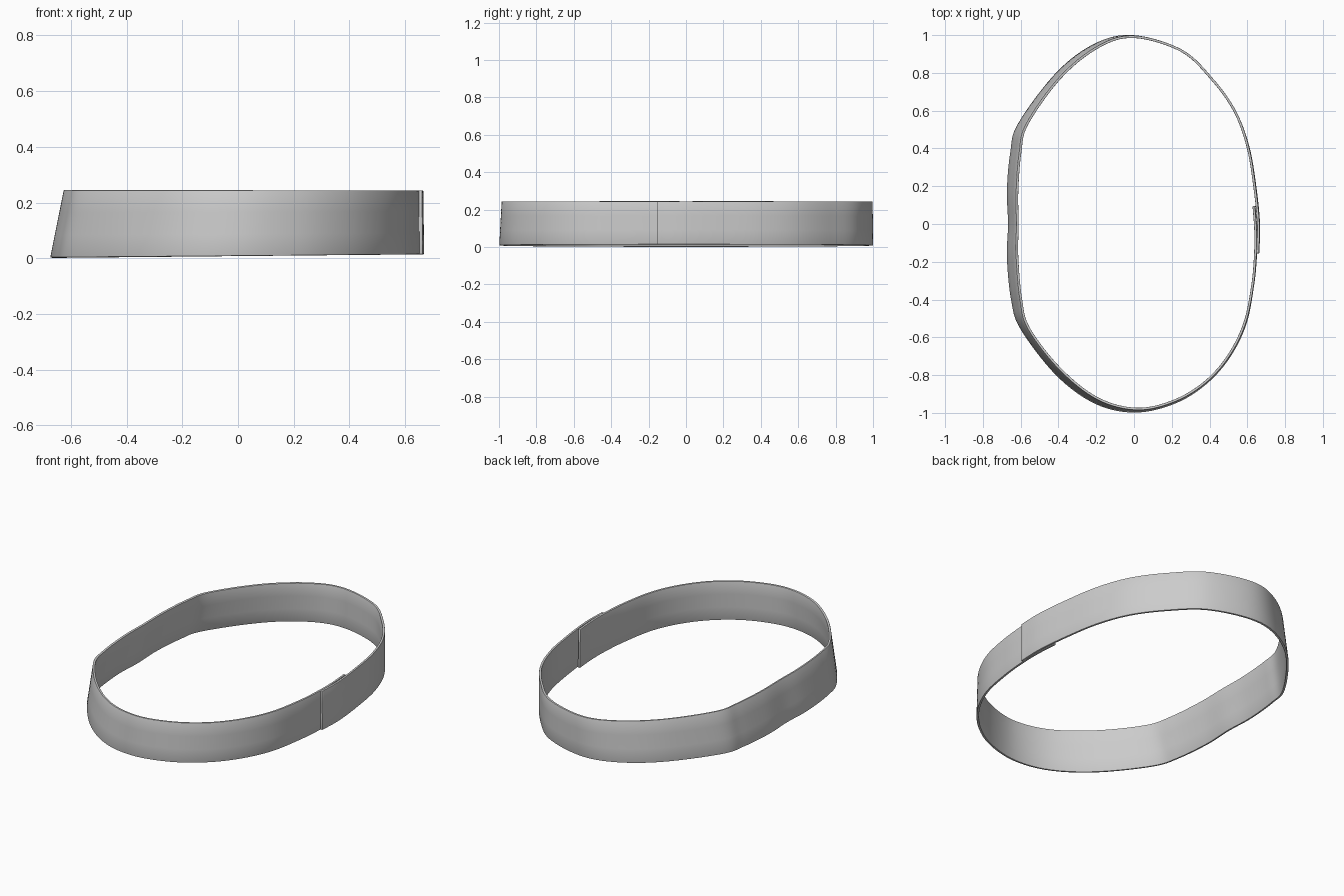
import bpy, bmesh
from mathutils import Vector

if "Cube" in bpy.data.objects:
    bpy.data.objects.remove(bpy.data.objects["Cube"])

THICK = 0.013
STEPS = 8

# Strap centreline, from the inner end round the front, left and back to the outer end:
# (top x, top y, bottom x, bottom y)
PATH = [
    (0.634, 0.095, 0.637, 0.095), (0.643, -0.03, 0.646, -0.03),
    (0.642, -0.16, 0.645, -0.16), (0.628, -0.32, 0.630, -0.32),
    (0.587, -0.52, 0.590, -0.525), (0.505, -0.69, 0.507, -0.697),
    (0.385, -0.83, 0.385, -0.838), (0.22, -0.933, 0.22, -0.943),
    (0.02, -0.979, 0.01, -0.992), (-0.19, -0.925, -0.20, -0.948),
    (-0.39, -0.768, -0.405, -0.800), (-0.555, -0.555, -0.595, -0.555),
    (-0.598, -0.40, -0.645, -0.40), (-0.618, -0.18, -0.667, -0.18),
    (-0.617, 0.0, -0.661, 0.0), (-0.618, 0.18, -0.667, 0.18),
    (-0.602, 0.38, -0.649, 0.38), (-0.565, 0.53, -0.608, 0.53),
    (-0.39, 0.775, -0.405, 0.800), (-0.19, 0.937, -0.20, 0.952),
    (0.0, 0.991, 0.0, 0.993), (0.25, 0.918, 0.25, 0.918),
    (0.41, 0.77, 0.41, 0.77), (0.532, 0.60, 0.532, 0.60),
    (0.602, 0.41, 0.604, 0.41), (0.638, 0.20, 0.641, 0.20),
    (0.658, 0.0, 0.661, 0.0), (0.655, -0.155, 0.657, -0.155),
]


def smooth_path(points):
    """Catmull-Rom curve through the points, open at both ends."""
    p = [Vector(q) for q in points]
    p = [2 * p[0] - p[1]] + p + [2 * p[-1] - p[-2]]
    out = []
    for a, b, c, d in zip(p, p[1:], p[2:], p[3:]):
        for i in range(STEPS):
            t = i / STEPS
            out.append(0.5 * (2 * b + (c - a) * t + (2 * a - 5 * b + 4 * c - d) * t * t
                              + (3 * b - a - 3 * c + d) * t ** 3))
    return out + [p[-2]]


# Sheet running round the path
bm = bmesh.new()
columns = []
for q in smooth_path(PATH):
    tx, ty, bx, by = q
    low = Vector((bx, by, 0.008 + 0.006 * bx / 0.66))
    high = Vector((tx, ty, 0.244))
    columns.append([bm.verts.new(low.lerp(high, k / 3)) for k in range(4)])
for a, b in zip(columns, columns[1:]):
    for k in range(3):
        bm.faces.new((a[k], a[k + 1], b[k + 1], b[k]))
bmesh.ops.recalc_face_normals(bm, faces=bm.faces)
mesh = bpy.data.meshes.new("strap_band")
bm.to_mesh(mesh)
bm.free()
strap = bpy.data.objects.new("strap_band", mesh)
bpy.context.collection.objects.link(strap)

# Strap thickness and softened edges
solid = strap.modifiers.new("thickness", 'SOLIDIFY')
solid.thickness = THICK
solid.offset = 0
bevel = strap.modifiers.new("soft_edges", 'BEVEL')
bevel.width = 0.003
bevel.segments = 2
bevel.limit_method = 'ANGLE'

bpy.context.view_layer.objects.active = strap
strap.select_set(True)
bpy.ops.object.modifier_apply(modifier=solid.name)
bpy.ops.object.modifier_apply(modifier=bevel.name)
bpy.ops.object.shade_smooth_by_angle()
